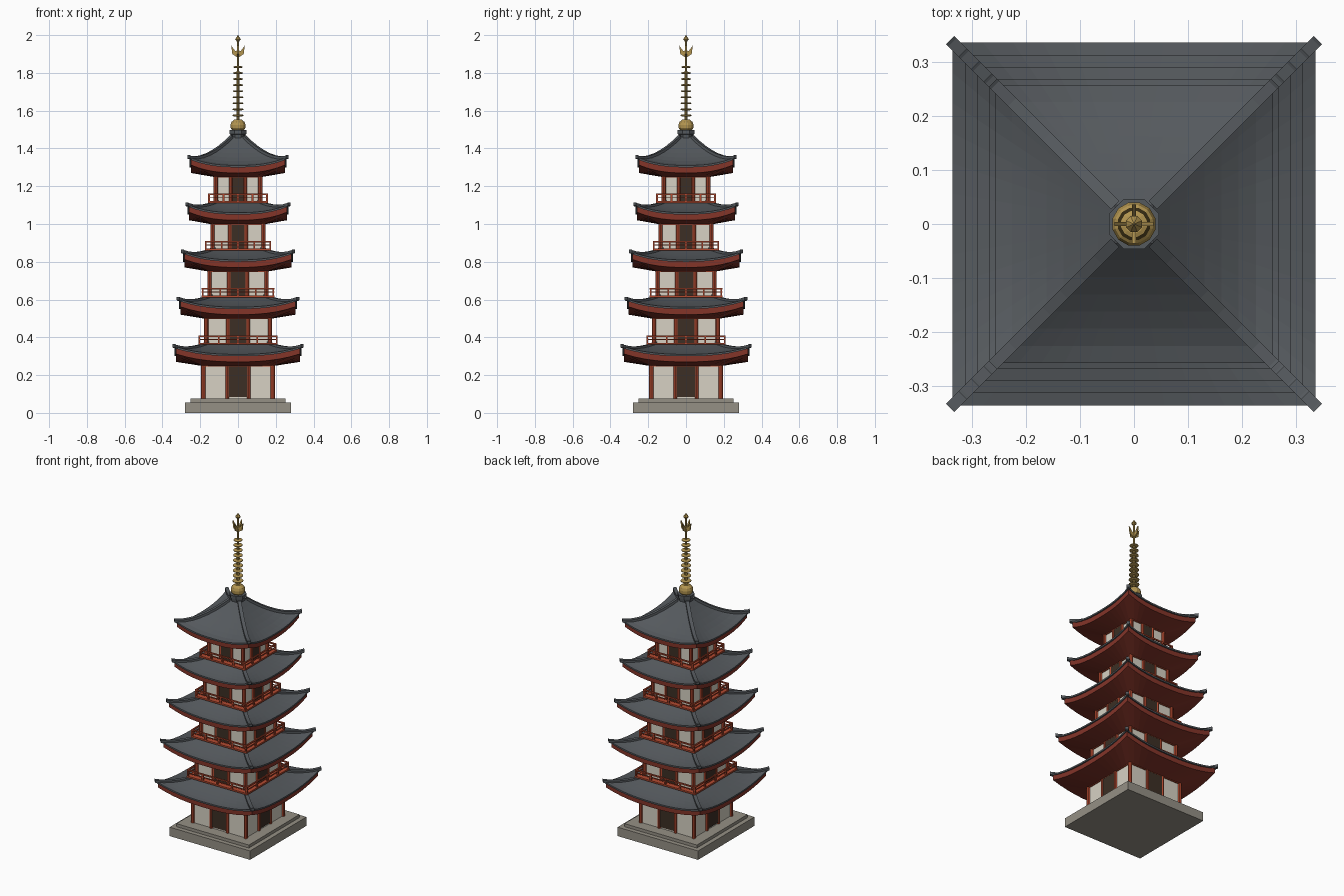
import bpy, bmesh, math
from mathutils import Matrix, Vector

if "Cube" in bpy.data.objects:
    bpy.data.objects.remove(bpy.data.objects["Cube"])


def material(name, rgb):
    m = bpy.data.materials.new(name)
    m.use_nodes = True
    m.diffuse_color = (*rgb, 1)
    m.node_tree.nodes["Principled BSDF"].inputs["Base Color"].default_value = (*rgb, 1)
    return m


SLATE = material("slate tile", (0.09, 0.1, 0.11))
RED = material("red lacquer", (0.46, 0.07, 0.03))
DARK_RED = material("dark red timber", (0.23, 0.035, 0.022))
PLASTER = material("pale plaster", (0.68, 0.64, 0.55))
DOOR = material("dark door", (0.045, 0.028, 0.018))
STONE = material("stone", (0.3, 0.28, 0.235))
GOLD = material("gold", (0.45, 0.3, 0.08))


def finish(name, bm, *mats):
    bmesh.ops.recalc_face_normals(bm, faces=bm.faces)
    mesh = bpy.data.meshes.new(name)
    bm.to_mesh(mesh)
    bm.free()
    for m in mats:
        mesh.materials.append(m)
    obj = bpy.data.objects.new(name, mesh)
    bpy.context.collection.objects.link(obj)
    return obj


def add_box(bm, center, size, turn=0):
    mat = (Matrix.Rotation(turn, 4, 'Z') @ Matrix.Translation(center)
           @ Matrix.Diagonal((*size, 1)))
    bmesh.ops.create_cube(bm, size=1, matrix=mat)


def add_post(bm, x, y, z0, z1, radius, turn=0):
    mat = Matrix.Rotation(turn, 4, 'Z') @ Matrix.Translation((x, y, (z0 + z1) / 2))
    bmesh.ops.create_cone(bm, cap_ends=True, segments=8, radius1=radius,
                          radius2=radius, depth=z1 - z0, matrix=mat)


def loft(bm, rings, strip_mats=None):
    """Skin closed rings of points and cap both ends."""
    loops = [[bm.verts.new(p) for p in ring] for ring in rings]
    for k, (a, b) in enumerate(zip(loops, loops[1:])):
        for i in range(len(a)):
            j = (i + 1) % len(a)
            f = bm.faces.new((a[i], a[j], b[j], b[i]))
            f.material_index = strip_mats[k] if strip_mats else 0
    bm.faces.new(loops[0][::-1])
    bm.faces.new(loops[-1])


def lathe(name, profile, mat, sides):
    bm = bmesh.new()
    angles = [math.tau * (i + 0.5) / sides for i in range(sides)]
    loft(bm, [[(r * math.cos(a), r * math.sin(a), z) for a in angles] for r, z in profile])
    return finish(name, bm, mat)


QUARTERS = [i * math.pi / 2 for i in range(4)]
LIFT = 0.042


def square_ring(r, z, lift, n=12):
    """Square loop whose corners sweep upward."""
    pts = []
    for q in QUARTERS:
        rot = Matrix.Rotation(q, 3, 'Z')
        for i in range(n):
            u = 2 * i / n - 1
            pts.append(rot @ Vector((u * r, -r, z + lift * abs(u) ** 2.5)))
    return pts


def roof(label, base, eave, inner, top, rise, power):
    eave_z = base + 0.06

    def surface(v):
        return (eave + (top - eave) * v, eave_z + rise * v ** power, LIFT * (1 - v) ** 2)

    # Soffit, fascia, tile edge and curved tile slopes in one shell
    steps = [i / 7 for i in range(8)]
    rings = [square_ring(inner, base - 0.002, 0),
             square_ring(eave - 0.008, base + 0.02, LIFT),
             square_ring(eave - 0.008, base + 0.05, LIFT),
             square_ring(eave, base + 0.05, LIFT)]
    rings += [square_ring(*surface(v)) for v in steps]
    bm = bmesh.new()
    loft(bm, rings, [1, 1] + [0] * (len(rings) - 3))
    finish(label + "_roof", bm, SLATE, DARK_RED)

    # Hip ridges following the corners
    bm = bmesh.new()
    for q in QUARTERS:
        rot = Matrix.Rotation(q, 3, 'Z')
        side = Vector((0.0075, -0.0075, 0))
        sections = []
        for v in [-0.02] + steps:
            r, z, lift = surface(max(v, 0))
            r += 0.004 if v < 0 else 0
            c = Vector((r, r, z + lift + (0.003 if v < 0 else 0)))
            low, high = Vector((0, 0, -0.008)), Vector((0, 0, 0.009))
            sections.append([rot @ (c + p) for p in
                             (side + low, side + high, high - side, low - side)])
        loft(bm, sections)
    finish(label + "_hip_ridges", bm, SLATE)


def storey(label, half, z0, z1):
    wall = half - 0.012
    bm = bmesh.new()
    add_box(bm, (0, 0, (z0 + z1) / 2), (2 * wall, 2 * wall, z1 - z0))
    finish(label + "_walls", bm, PLASTER)

    posts, doors, beams = bmesh.new(), bmesh.new(), bmesh.new()
    for q in QUARTERS:
        add_post(posts, wall, -wall, z0, z1, 0.0115, q)
        for s in (-1, 1):
            add_post(posts, s * half * 0.29, -wall, z0, z1, 0.01, q)
        add_box(doors, (0, -wall - 0.002, (z0 + z1) / 2 + 0.004),
                (half * 0.52, 0.008, z1 - z0 - 0.012), q)
        add_box(beams, (0, -wall, z1 - 0.004), (2 * wall, 0.014, 0.01), q)
    finish(label + "_posts", posts, RED)
    finish(label + "_doors", doors, DOOR)
    finish(label + "_top_beams", beams, RED)


def balcony(label, half, z):
    bm = bmesh.new()
    add_box(bm, (0, 0, z + 0.003), (2 * half, 2 * half, 0.01))
    reach = half - 0.005
    for q in QUARTERS:
        for height, thick in ((0.044, 0.008), (0.026, 0.005)):
            add_box(bm, (0, -reach, z + height), (2 * half, thick, thick), q)
        for i in range(4):
            x = reach * (2 * i / 4 - 1)
            add_box(bm, (x, -reach, z + 0.024), (0.009, 0.009, 0.044), q)
    finish(label + "_balcony", bm, RED)


# Stone platform
for name, half, z0, z1 in (("lower_plinth", 0.28, 0, 0.056), ("upper_plinth", 0.252, 0.056, 0.075)):
    bm = bmesh.new()
    add_box(bm, (0, 0, (z0 + z1) / 2), (2 * half, 2 * half, z1 - z0))
    finish(name, bm, STONE)

# Five storeys
NAMES = ("first", "second", "third", "fourth", "fifth")
BODY = (0.196, 0.181, 0.163, 0.147, 0.13)
EAVE = (0.336, 0.313, 0.29, 0.267, 0.257)
for i, label in enumerate(NAMES):
    base = 0.25 + 0.25 * i
    floor = 0.075 if i == 0 else base - 0.14
    storey(label, BODY[i], floor, base + 0.005)
    if i:
        balcony(label, BODY[i] + 0.029, base - 0.137)
    if i < 4:
        roof(label, base, EAVE[i], BODY[i] - 0.01, BODY[i + 1] - 0.02, 0.058, 1.3)
    else:
        roof(label, base, EAVE[i], BODY[i] - 0.01, 0.035, 0.15, 1.5)

# Spire
lathe("spire_base", [(0.04, 1.44), (0.044, 1.475), (0.05, 1.477), (0.05, 1.497)], SLATE, 8)
lathe("spire_bowl", [(0.03, 1.495), (0.04, 1.508), (0.041, 1.525), (0.036, 1.54), (0.02, 1.553)], GOLD, 12)
lathe("spire_pole", [(0.009, 1.54), (0.006, 1.98)], GOLD, 8)
for i in range(9):
    z, r = 1.575 + 0.032 * i, 0.031 - 0.0007 * i
    lathe("spire_ring_%d" % (i + 1), [(r - 0.008, z - 0.005), (r, z - 0.002),
                                      (r, z + 0.002), (r - 0.008, z + 0.005)], GOLD, 12)
lathe("spire_jewel", [(0.003, 1.962), (0.016, 1.978), (0.001, 2.0)], GOLD, 8)

# Flame fins near the tip
bm = bmesh.new()
for q in QUARTERS:
    rot = Matrix.Rotation(q, 3, 'Z')
    outline = ((0, 1.88), (0.03, 1.9), (0.036, 1.945), (0.014, 1.915), (0, 1.92))
    loft(bm, [[rot @ Vector((x, y, z)) for x, z in outline] for y in (-0.004, 0.004)])
finish("spire_flame_fins", bm, GOLD)
